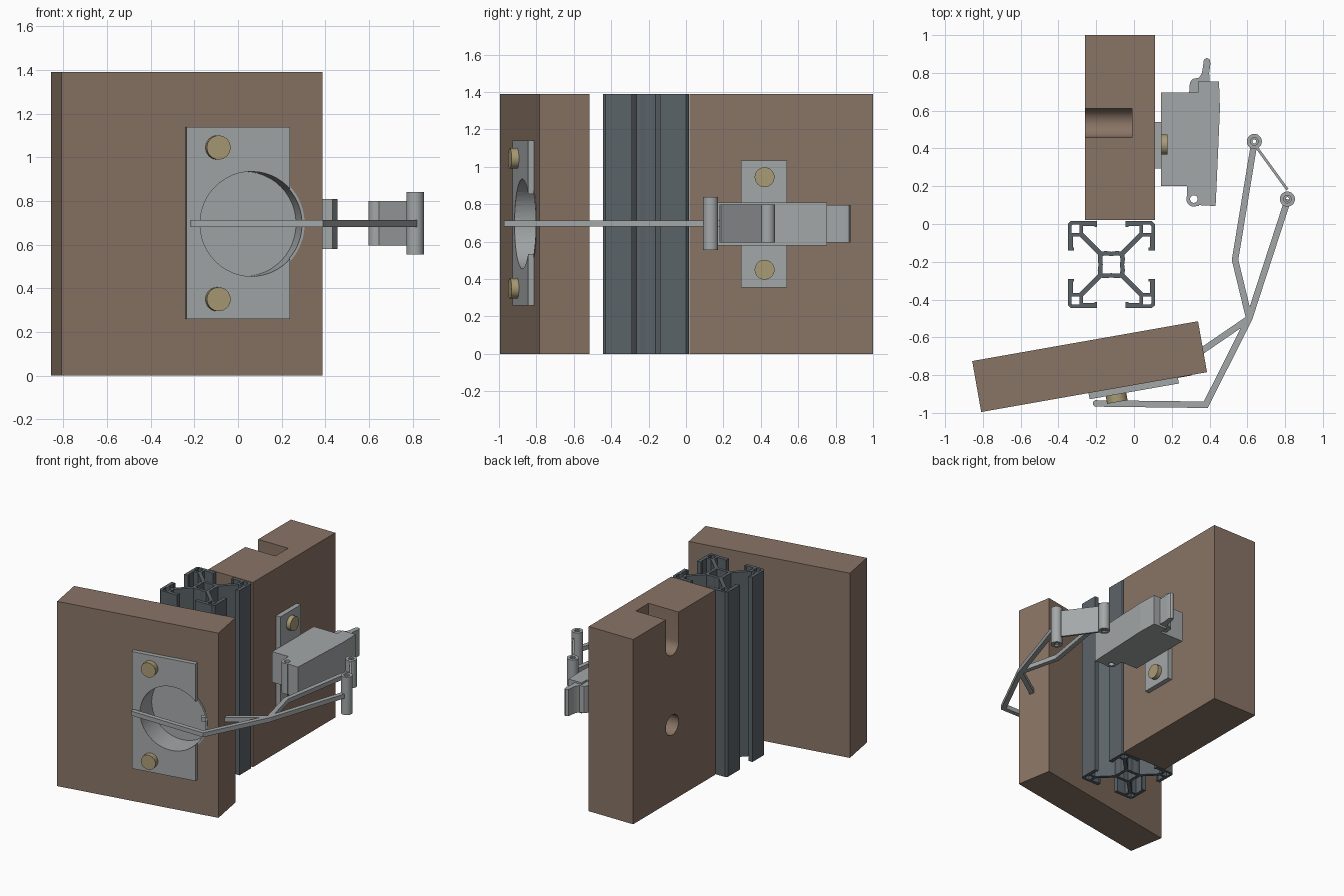
import bpy, bmesh, math
from mathutils import Matrix, Vector

if "Cube" in bpy.data.objects:
    bpy.data.objects.remove(bpy.data.objects["Cube"])


def material(name, rgb):
    m = bpy.data.materials.new(name)
    m.diffuse_color = (*rgb, 1)
    m.use_nodes = True
    m.node_tree.nodes["Principled BSDF"].inputs["Base Color"].default_value = m.diffuse_color
    return m


BROWN = material("brown wood", (0.25, 0.175, 0.13))
GREY = material("light grey metal", (0.37, 0.39, 0.395))
DARK = material("dark grey metal", (0.105, 0.125, 0.14))
BRASS = material("brass", (0.40, 0.33, 0.18))


def make(name, loops, z0, z1, mat, matrix=Matrix(), smooth=False):
    """Extrude each 2D outline from z0 to z1; an (outer, inner) tuple makes a tube."""
    bm = bmesh.new()
    for loop in loops:
        if isinstance(loop, tuple):
            rows = [[bm.verts.new((x, y, z)) for x, y in ring]
                    for ring, z in ((loop[0], z0), (loop[0], z1), (loop[1], z1), (loop[1], z0))]
            n = len(loop[0])
            for k in range(4):
                a, b = rows[k], rows[(k + 1) % 4]
                for i in range(n):
                    j = (i + 1) % n
                    bm.faces.new((a[i], a[j], b[j], b[i]))
        else:
            a = [bm.verts.new((x, y, z0)) for x, y in loop]
            b = [bm.verts.new((x, y, z1)) for x, y in loop]
            n = len(loop)
            bm.faces.new(a[::-1])
            bm.faces.new(b)
            for i in range(n):
                j = (i + 1) % n
                bm.faces.new((a[i], a[j], b[j], b[i]))
    bmesh.ops.recalc_face_normals(bm, faces=bm.faces)
    bm.transform(matrix)
    me = bpy.data.meshes.new(name)
    bm.to_mesh(me)
    bm.free()
    me.materials.append(mat)
    ob = bpy.data.objects.new(name, me)
    bpy.context.collection.objects.link(ob)
    if smooth:
        activate(ob)
        bpy.ops.object.shade_smooth_by_angle(angle=math.radians(35))
    return ob


def activate(ob):
    bpy.ops.object.select_all(action='DESELECT')
    ob.select_set(True)
    bpy.context.view_layer.objects.active = ob


def cut(ob, cutter):
    activate(ob)
    m = ob.modifiers.new("cut", 'BOOLEAN')
    m.operation = 'DIFFERENCE'
    m.solver = 'EXACT'
    m.object = cutter
    bpy.ops.object.modifier_apply(modifier=m.name)
    bpy.data.objects.remove(cutter)


def rect(x0, x1, y0, y1):
    return [(x0, y0), (x1, y0), (x1, y1), (x0, y1)]


def circle(x, y, r, n=32):
    return [(x + r * math.cos(2 * math.pi * i / n), y + r * math.sin(2 * math.pi * i / n))
            for i in range(n)]


def bar(p, q, w):
    """Rectangle of width w around the segment p-q."""
    p, q = Vector(p), Vector(q)
    d = (q - p).normalized()
    s = Vector((-d.y, d.x)) * w / 2
    return [tuple(v) for v in (p - s, q - s, q + s, p + s)]


def strip(path, w):
    """Mitred strip of width w along a 2D path."""
    pts = [Vector(p) for p in path]
    left, right = [], []
    for i, p in enumerate(pts):
        a = (p - pts[i - 1]).normalized() if i else None
        b = (pts[i + 1] - p).normalized() if i < len(pts) - 1 else None
        a, b = a or b, b or a
        t = (a + b).normalized()
        s = Vector((-t.y, t.x)) * (w / 2 / max(0.3, t.dot(a)))
        left.append(tuple(p + s))
        right.append(tuple(p - s))
    return left + right[::-1]


H = 1.39
ALONG_X = Matrix(((0, 0, 1, 0), (1, 0, 0, 0), (0, 1, 0, 0), (0, 0, 0, 1)))  # (y, z, x)

# Fixed frame board with a blind hole and an open slot at the top
frame = make("frame_board", [rect(-0.26, 0.11, 0.02, 1.0)], 0, H, BROWN)
cut(frame, make("hole_cutter", [circle(0.535, 0.57, 0.076)], -0.4, -0.01, BROWN, ALONG_X, True))
arc = [(0.535 + 0.076 * math.cos(a), 1.17 + 0.076 * math.sin(a))
       for a in (math.pi + math.pi * i / 16 for i in range(17))]
cut(frame, make("slot_cutter", [arc + [(0.611, 1.5), (0.459, 1.5)]], -0.4, -0.01, BROWN, ALONG_X, True))

# Slotted post: corner tubes, lips, diagonal webs and hub
parts = []
corner = [(0.15, 0.15), (0.23, 0.15), (0.23, 0.215), (0.215, 0.23), (0.15, 0.23)]
inner = [(0.168, 0.168), (0.212, 0.168), (0.212, 0.205), (0.205, 0.212), (0.168, 0.212)]
for k in range(4):
    c, s = [(1, 0), (0, 1), (-1, 0), (0, -1)][k]

    def turn(loop):
        return [(c * x - s * y, s * x + c * y) for x, y in loop]
    parts.append((turn(corner), turn(inner)))
    parts.append(turn([(0.075, 0.23), (0.075, 0.198), (0.09, 0.198), (0.09, 0.204),
                       (0.15, 0.204), (0.15, 0.23)]))
    parts.append(turn([(0.23, 0.075), (0.198, 0.075), (0.198, 0.09), (0.204, 0.09),
                       (0.204, 0.15), (0.23, 0.15)]))
    parts.append(turn(bar((0.06, 0.06), (0.16, 0.16), 0.026)))
hub_out, hub_in = [], []
for i in range(16):
    a = math.pi * i / 8
    ro, ri = (0.068, 0.045) if i % 4 == 0 else (0.095, 0.066) if i % 4 == 2 else (0.078, 0.052)
    hub_out.append((ro * math.cos(a), ro * math.sin(a)))
    hub_in.append((ri * math.cos(a), ri * math.sin(a)))
parts.append((hub_out, hub_in))
make("slotted_post", parts, 0, H, DARK, Matrix.Translation((-0.12, -0.215, 0)))

# Swinging door board, turned ten degrees, with its hinge cup
DOOR = Matrix.Translation((-0.235, -0.755, 0)) @ Matrix.Rotation(math.radians(10), 4, 'Z')
FRONT = -0.137
# Maps (along board, height, outward from the front face) into place
FACE = DOOR @ Matrix(((1, 0, 0, 0), (0, 0, -1, FRONT), (0, 1, 0, 0), (0, 0, 0, 1)))
CU, CZ, CR = 0.272, 0.695, 0.24
door = make("door_board", [rect(-0.607, 0.607, FRONT, 0.137)], 0, H, BROWN, DOOR)
cut(door, make("cup_cutter", [circle(CU, CZ, CR + 0.01, 48)], -0.17, 0.1, BROWN, FACE))
make("cup_wall", [(circle(CU, CZ, CR + 0.012, 48), circle(CU, CZ, CR, 48))],
     -0.17, 0.003, GREY, FACE, True)
make("cup_floor", [circle(CU, CZ, CR + 0.005, 48)], -0.17, -0.155, GREY, FACE)
plate = make("door_plate", [rect(-0.03, 0.45, 0.26, 1.14)], 0, 0.033, GREY, FACE)
cut(plate, make("plate_cutter", [circle(CU, CZ, CR, 48)], -0.1, 0.1, GREY, FACE))
for i, z in enumerate((0.35, 1.045)):
    make(f"door_screw_{i}", [circle(0.112, z, 0.055)], 0.02, 0.073, BRASS, FACE, True)

# Bent hinge arms
hub = (0.61, -0.5)
for name, path in (
        ("long_arm", [(-0.20, -0.95), (0.38, -0.957), hub, (0.815, 0.13)]),
        ("short_arm", [hub, (0.535, -0.19), (0.635, 0.42)]),
        ("cup_arm", [(0.23, -0.76), hub])):
    if name == "long_arm":
        make("arm_tip", [circle(-0.20, -0.95, 0.018, 16)], 0.68, 0.713, GREY, smooth=True)
    make(name, [strip(path, 0.034)], 0.68, 0.713, GREY)

# Pivot barrels and the link plate between them
for name, x, y, z0, z1 in (("link_barrel", 0.637, 0.437, 0.595, 0.80),
                           ("end_barrel", 0.812, 0.132, 0.555, 0.84)):
    make(name, [(circle(x, y, 0.04, 28), circle(x, y, 0.02, 28))], z0, z1, GREY, smooth=True)
    make(name + "_pin", [(circle(x, y, 0.0205, 20), circle(x, y, 0.01, 20))],
         z0 + 0.01, z1 - 0.01, GREY, smooth=True)
make("link_plate", [bar((0.652, 0.402), (0.812, 0.182), 0.014)], 0.595, 0.80, GREY)

# Mounting plate on the frame board with two screws
make("frame_plate", [rect(0.295, 0.54, 0.355, 1.035)], 0.108, 0.146, GREY, ALONG_X)
for i, z in enumerate((0.45, 0.945)):
    make(f"frame_screw_{i}", [circle(0.42, z, 0.053)], 0.13, 0.178, BRASS, ALONG_X, True)

# Hinge body, cover, pivot eye and rear clip
make("hinge_body", [rect(0.144, 0.342, 0.20, 0.695)], 0.58, 0.81, GREY)
make("hinge_cover", [[(0.34, 0.10), (0.432, 0.095), (0.437, 0.20), (0.455, 0.61),
                      (0.45, 0.755), (0.34, 0.755)]], 0.58, 0.81, GREY)
make("pivot_eye", [(circle(0.317, 0.132, 0.04, 24), circle(0.317, 0.132, 0.02, 24))],
     0.58, 0.81, GREY, smooth=True)
make("eye_web", [[(0.28, 0.13), (0.297, 0.16), (0.342, 0.165), (0.342, 0.20), (0.28, 0.20)],
                 rect(0.318, 0.345, 0.095, 0.112)], 0.58, 0.81, GREY)
make("rear_clip", [[(0.292, 0.695), (0.342, 0.695), (0.342, 0.75), (0.40, 0.75), (0.398, 0.80),
                    (0.405, 0.85), (0.40, 0.872), (0.385, 0.88), (0.37, 0.87), (0.366, 0.84),
                    (0.36, 0.80), (0.345, 0.775), (0.31, 0.768), (0.296, 0.75)]],
     0.595, 0.797, GREY, smooth=True)
